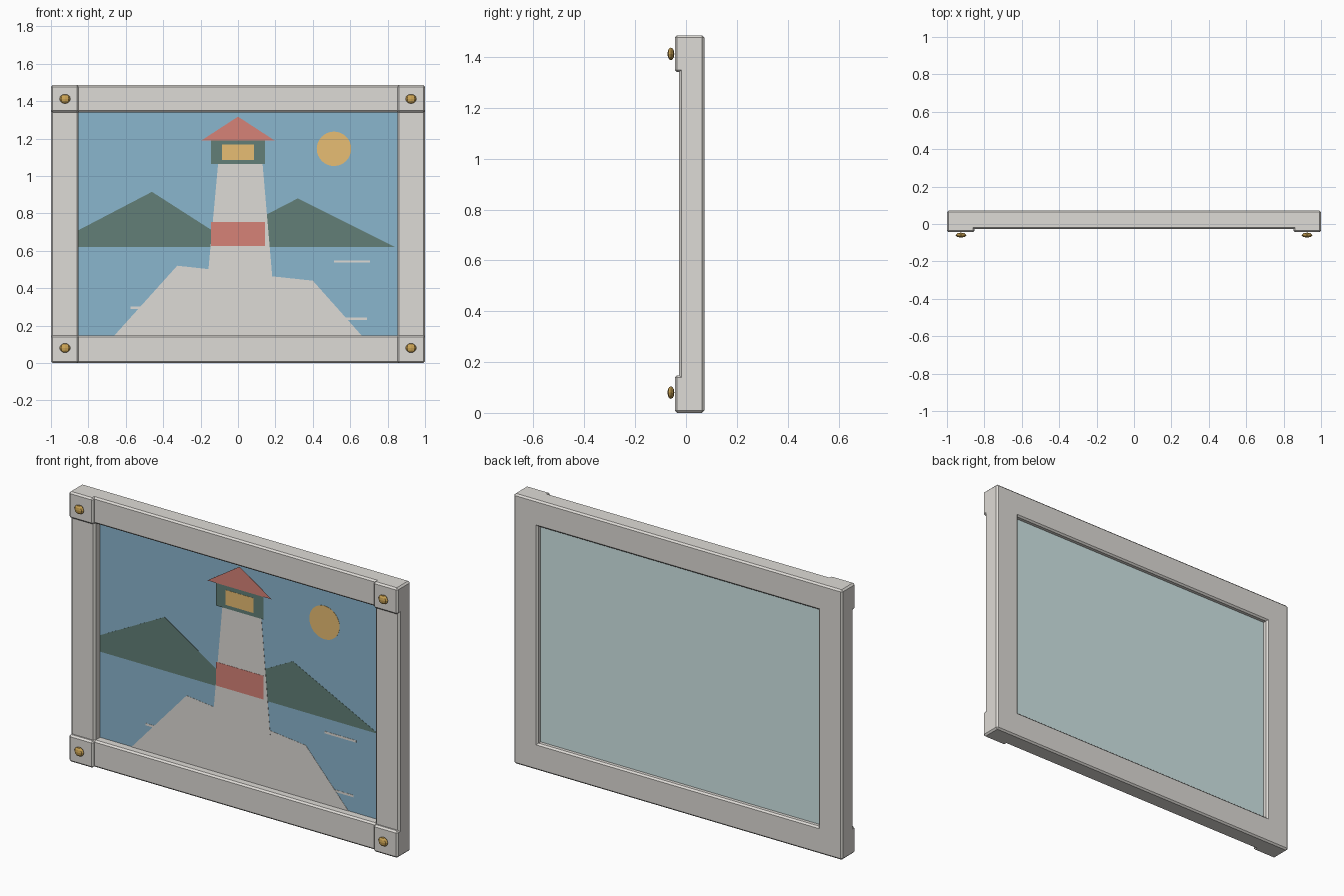
import bpy, bmesh, math
from mathutils import Matrix

cube = bpy.data.objects.get("Cube")
if cube:
    bpy.data.objects.remove(cube)


def material(name, r, g, b):
    # sRGB bytes to linear
    lin = [((c / 255 + 0.055) / 1.055) ** 2.4 for c in (r, g, b)] + [1]
    m = bpy.data.materials.new(name)
    m.use_nodes = True
    m.diffuse_color = lin
    m.node_tree.nodes["Principled BSDF"].inputs["Base Color"].default_value = lin
    return m


cream = material("cream", 222, 219, 214)
blue = material("sea blue", 138, 182, 206)
green = material("dark green", 98, 127, 119)
red = material("brick red", 214, 130, 119)
yellow = material("warm yellow", 248, 203, 124)
brass = material("brass", 205, 165, 85)
backing = material("pale teal", 214, 236, 236)


def add(name, bm, mat):
    bmesh.ops.recalc_face_normals(bm, faces=bm.faces)
    mesh = bpy.data.meshes.new(name)
    bm.to_mesh(mesh)
    bm.free()
    ob = bpy.data.objects.new(name, mesh)
    bpy.context.collection.objects.link(ob)
    mesh.materials.append(mat)
    return ob


def plate(name, points, y, thick, mat):
    # flat outline in x, z with its front at y
    bm = bmesh.new()
    face = bm.faces.new([bm.verts.new((x, y, z)) for x, z in points])
    ext = bmesh.ops.extrude_face_region(bm, geom=[face], use_keep_orig=True)
    for v in ext["geom"]:
        if isinstance(v, bmesh.types.BMVert):
            v.co.y += thick
    return add(name, bm, mat)


def rect(x0, x1, z0, z1):
    return [(x0, z0), (x1, z0), (x1, z1), (x0, z1)]


W, H, IN = 1.0, 1.485, 0.853
Z0, Z1 = 0.148, 1.34
BACK, RAIL, PAD, PANEL = 0.072, -0.027, -0.044, 0.02

# Frame: ring of eight cells, corners raised, outward edges chamfered
bm = bmesh.new()
xs, zs = (-W, -IN, IN, W), (0, Z0, Z1, H)
grid = [[bm.verts.new((x, BACK, z)) for z in zs] for x in xs]
grid[1][1].co.y = BACK
cells = [bm.faces.new((grid[i][j], grid[i + 1][j], grid[i + 1][j + 1], grid[i][j + 1]))
         for i in range(3) for j in range(3) if (i, j) != (1, 1)]
ext = bmesh.ops.extrude_face_region(bm, geom=cells, use_keep_orig=True)["geom"]
for v in ext:
    if isinstance(v, bmesh.types.BMVert):
        v.co.y = RAIL
corners = [f for f in ext if isinstance(f, bmesh.types.BMFace)
           and abs(f.calc_center_median().x) > IN
           and not Z0 < f.calc_center_median().z < Z1]
for f in corners:
    up = bmesh.ops.extrude_face_region(bm, geom=[f])["geom"]
    for v in up:
        if isinstance(v, bmesh.types.BMVert):
            v.co.y = PAD
    bmesh.ops.delete(bm, geom=[f] if f.is_valid else [], context="FACES_ONLY")
bmesh.ops.recalc_face_normals(bm, faces=bm.faces)
sharp = [e for e in bm.edges if e.is_manifold and e.calc_face_angle_signed() > 0.5]
bmesh.ops.bevel(bm, geom=sharp, offset=0.009, segments=1, profile=0.5, affect="EDGES")
add("frame", bm, cream)

# Picture panel and its backing sheet
plate("picture_panel", rect(-IN - 0.01, IN + 0.01, Z0 - 0.01, Z1 + 0.01), PANEL, 0.02, blue)
plate("backing_sheet", rect(-IN - 0.01, IN + 0.01, Z0 - 0.01, Z1 + 0.01), PANEL + 0.02, 0.005, backing)


# Painted scene, layered from the panel forwards
def layer(name, points, level, mat):
    plate(name, points, PANEL - 0.0015 * level, 0.0012, mat)


layer("left_hill", [(-IN, 0.62), (0, 0.62), (-0.46, 0.915), (-IN, 0.71)], 1, green)
layer("right_hill", [(0, 0.62), (0.84, 0.62), (0.32, 0.88), (0, 0.715)], 1, green)
for i, (x0, x1, z) in enumerate([(0.513, 0.706, 0.542), (-0.575, -0.4, 0.295), (0.5, 0.69, 0.237)]):
    layer(f"wave_{i + 1}", rect(x0, x1, z - 0.006, z + 0.006), 1, cream)
layer("sun", [(0.513 + 0.092 * math.cos(a * math.pi / 16), 1.145 + 0.092 * math.sin(a * math.pi / 16))
              for a in range(32)], 1, yellow)
layer("rock", [(-0.66, Z0), (0.66, Z0), (0.40, 0.44), (0.185, 0.463), (-0.16, 0.502), (-0.325, 0.52)], 2, cream)
layer("tower", [(-0.16, 0.48), (0.185, 0.44), (0.13, 1.08), (-0.105, 1.08)], 3, cream)
layer("tower_band", rect(-0.145, 0.145, 0.625, 0.755), 4, red)
layer("lantern_room", rect(-0.145, 0.145, 1.065, 1.195), 4, green)
layer("lantern_window", rect(-0.086, 0.086, 1.085, 1.167), 5, yellow)
layer("tower_roof", [(-0.195, 1.19), (0.195, 1.19), (0, 1.317)], 5, red)

# Brass studs on the corners
for sx, side in ((1, "left"), (-1, "right")):
    for z, level in ((0.08, "lower"), (1.412, "upper")):
        bm = bmesh.new()
        bmesh.ops.create_uvsphere(bm, u_segments=8, v_segments=6, radius=1)
        bm.transform(Matrix.Translation((sx * 0.925, -0.0595, z)) @ Matrix.Diagonal((0.029, 0.0135, 0.025, 1)))
        add(f"{level}_{side}_stud", bm, brass)
